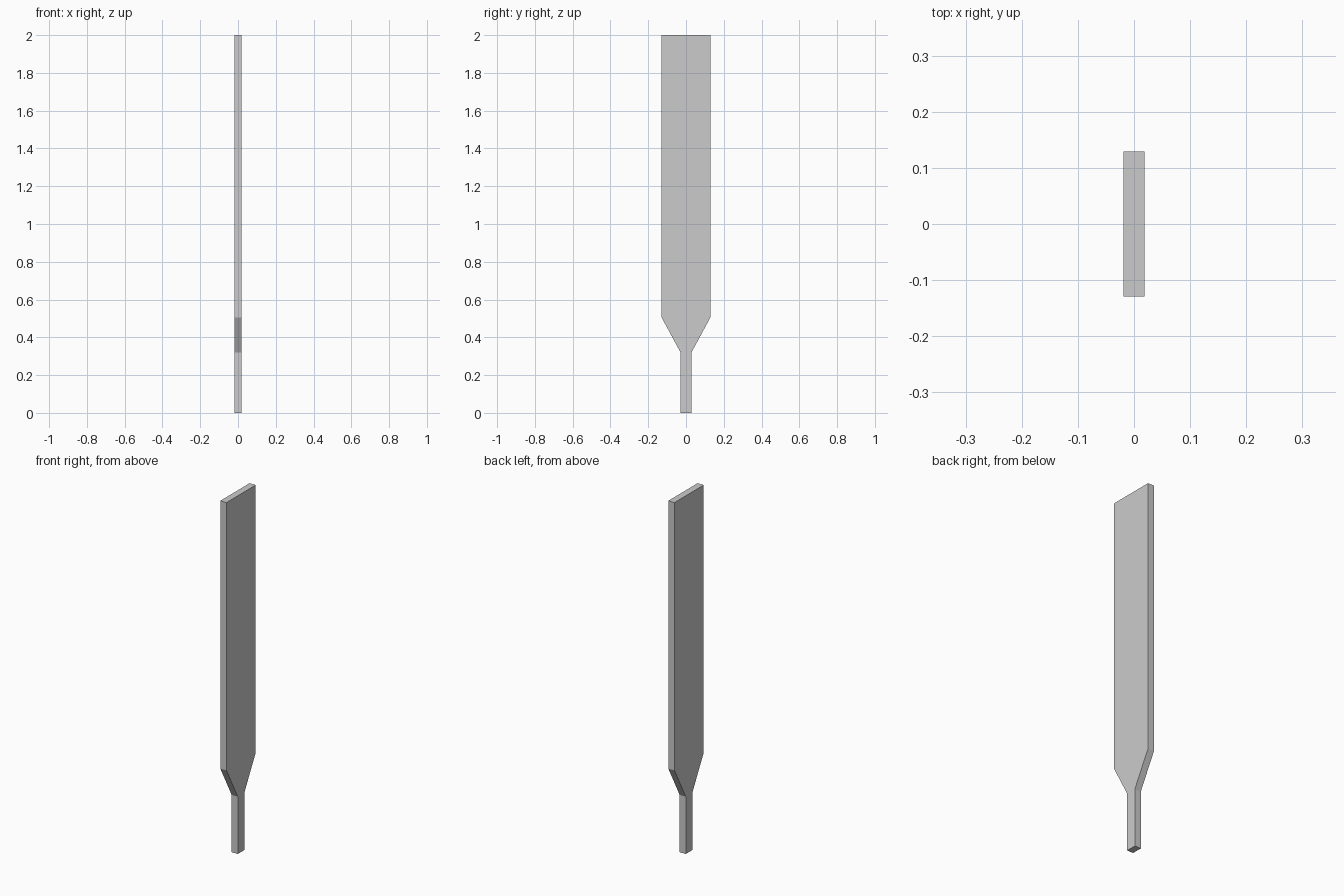
import bpy, bmesh

if "Cube" in bpy.data.objects:
    bpy.data.objects.remove(bpy.data.objects["Cube"])

HALF_THICKNESS = 0.019

# right-hand half of the outline (y, z), bottom to top: handle, shoulder, blade
half = [(0.029, 0.0), (0.029, 0.32), (0.129, 0.505), (0.129, 2.0)]
outline = half + [(-y, z) for y, z in reversed(half)]

# flat paddle: mirrored outline extruded through its thickness
bm = bmesh.new()
face = bm.faces.new([bm.verts.new((-HALF_THICKNESS, y, z)) for y, z in outline])
result = bmesh.ops.extrude_face_region(bm, geom=[face])
verts = [v for v in result["geom"] if isinstance(v, bmesh.types.BMVert)]
bmesh.ops.translate(bm, verts=verts, vec=(2 * HALF_THICKNESS, 0, 0))
bmesh.ops.recalc_face_normals(bm, faces=bm.faces)

mesh = bpy.data.meshes.new("paddle")
bm.to_mesh(mesh)
bm.free()
bpy.context.collection.objects.link(bpy.data.objects.new("paddle", mesh))
